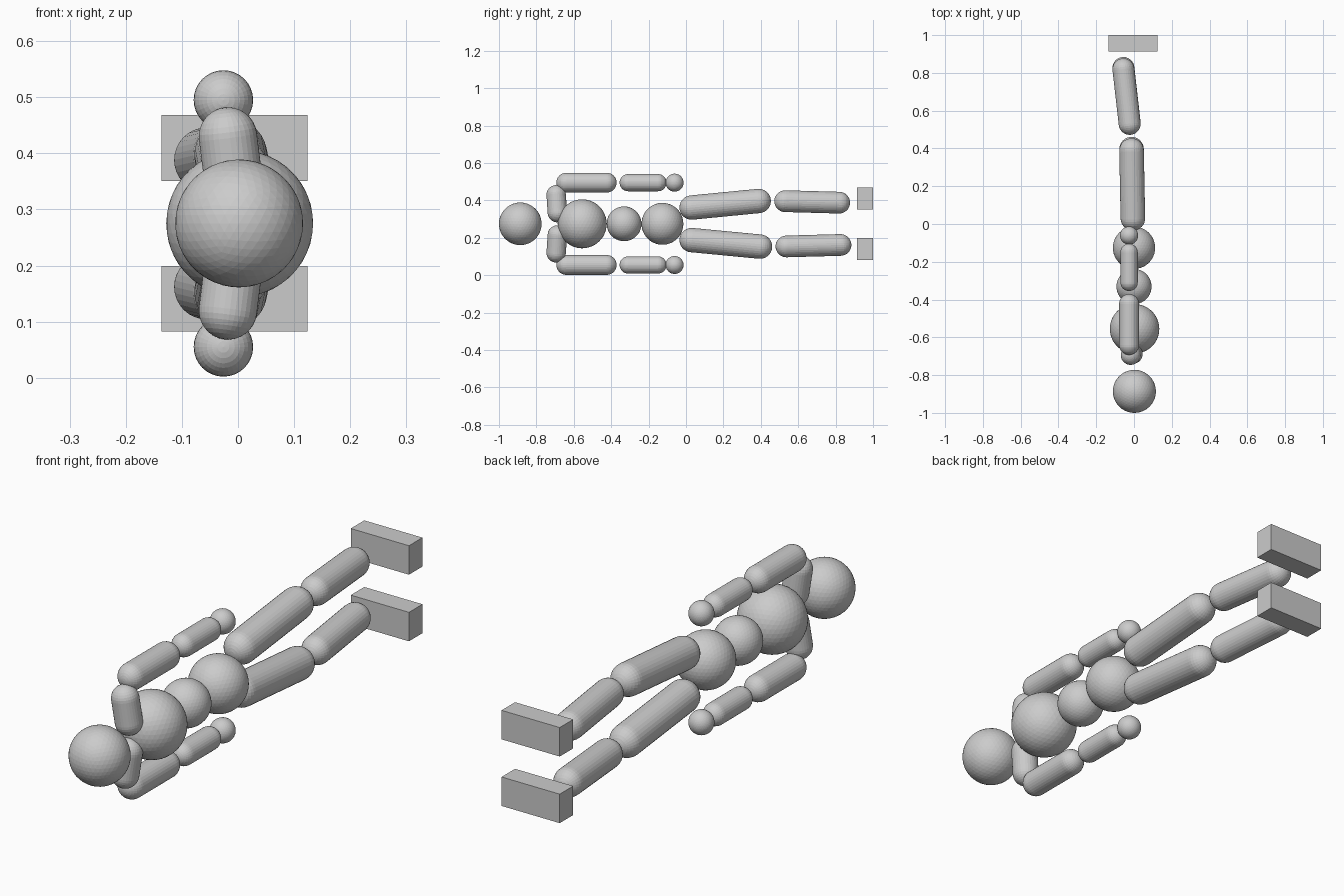
import bpy, bmesh, math
from mathutils import Vector

if "Cube" in bpy.data.objects:
    bpy.data.objects.remove(bpy.data.objects["Cube"])

MID = 0.275  # height of the mirror plane (figure lies on its side)


def finish(bm, name):
    bmesh.ops.recalc_face_normals(bm, faces=bm.faces)
    me = bpy.data.meshes.new(name)
    bm.to_mesh(me)
    bm.free()
    ob = bpy.data.objects.new(name, me)
    bpy.context.collection.objects.link(ob)
    return ob


def ball(name, loc, r):
    bm = bmesh.new()
    bmesh.ops.create_icosphere(bm, subdivisions=4, radius=r)
    finish(bm, name).location = loc


def capsule(name, a, b, r, sides=32, steps=8):
    # half-outline from one pole to the other, spun round the axis
    a, b = Vector(a), Vector(b)
    length = (b - a).length
    arc = [i * math.pi / 2 / steps for i in range(steps + 1)]
    prof = [(r * math.sin(t), -r * math.cos(t)) for t in arc]
    prof += [(r * math.cos(t), length + r * math.sin(t)) for t in arc]
    bm = bmesh.new()
    vs = [bm.verts.new((x, 0, z)) for x, z in prof]
    es = [bm.edges.new(p) for p in zip(vs, vs[1:])]
    bmesh.ops.spin(bm, geom=vs + es, cent=(0, 0, 0), axis=(0, 0, 1),
                   angle=2 * math.pi, steps=sides)
    bmesh.ops.remove_doubles(bm, verts=bm.verts, dist=1e-5)
    ob = finish(bm, name)
    ob.location = a
    ob.rotation_mode = 'QUATERNION'
    ob.rotation_quaternion = (b - a).to_track_quat('Z', 'Y')


def block(name, loc, size):
    bm = bmesh.new()
    bmesh.ops.create_cube(bm, size=1)
    bmesh.ops.scale(bm, vec=size, verts=bm.verts)
    finish(bm, name).location = loc


# Head and torso
ball("head", (0.002, -0.886, MID), 0.114)
ball("chest", (0.003, -0.555, MID), 0.131)
ball("abdomen", (0, -0.331, MID), 0.093)
ball("pelvis", (0, -0.126, MID), 0.112)

# Limbs, mirrored across the middle height; dy is the slight leg offset
for side, s, dy in (("upper", 1, 0), ("lower", -1, 0.007)):
    def p(x, y, h):
        return (x, y, MID + s * h)

    # Arm
    capsule(side + "_collar", p(-0.018, -0.694, 0.155), p(-0.006, -0.688, 0.06), 0.052)
    capsule(side + "_upper_arm", p(-0.026, -0.640, 0.22), p(-0.026, -0.424, 0.22), 0.053)
    capsule(side + "_forearm", p(-0.026, -0.309, 0.22), p(-0.026, -0.150, 0.22), 0.046)
    ball(side + "_hand", p(-0.026, -0.061, 0.22), 0.048)
    # Leg
    capsule(side + "_thigh", p(-0.006, 0.030, 0.087), p(-0.013, 0.389 + dy, 0.122), 0.065)
    capsule(side + "_shin", p(-0.023, 0.530 + dy, 0.121), p(-0.056, 0.819 + dy, 0.113), 0.058)
    # Foot
    block(side + "_foot", p(-0.006, 0.957, 0.1345), (0.260, 0.086, 0.117))
